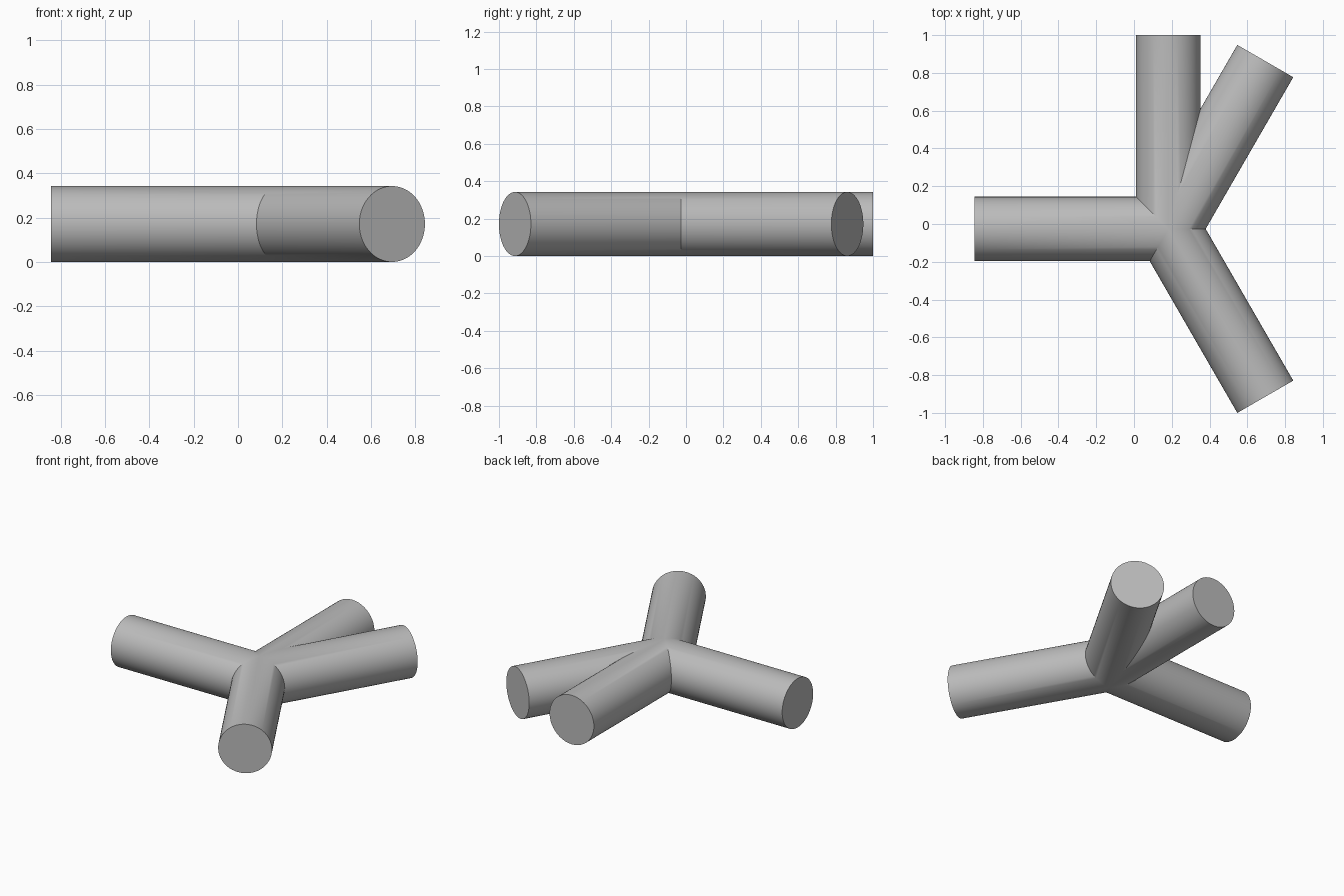
import bpy, bmesh, math
from mathutils import Matrix, Vector

cube = bpy.data.objects.get("Cube")
if cube:
    bpy.data.objects.remove(cube, do_unlink=True)

RADIUS, LENGTH, SIDES, OVERSHOOT = 0.171, 1.026, 64, 0.1
HUB = Vector((0.182, -0.026, RADIUS))
ANGLES = [-60, 60, 90, 180]  # arm directions, counter-clockwise

grey = bpy.data.materials.new("plain grey")
grey.use_nodes = True
colour = (0.5, 0.5, 0.5, 1)
grey.diffuse_color = colour
grey.node_tree.nodes["Principled BSDF"].inputs["Base Color"].default_value = colour


def keep_side(bm, geom_verts, normal):
    """Mitre one arm on a vertical plane through the hub, keeping the side along normal."""
    verts = [v for v in geom_verts if v.is_valid]
    edges = {e for v in verts for e in v.link_edges}
    faces = {f for v in verts for f in v.link_faces}
    bmesh.ops.bisect_plane(bm, geom=verts + list(edges) + list(faces), dist=1e-6,
                           plane_co=(0, 0, 0), plane_no=normal, clear_inner=True)


def add_arm(target, angle, before, after):
    """Open-ended pipe shape with a flat outer cap, mitred against both neighbours."""
    bm = bmesh.new()
    total = LENGTH + OVERSHOOT
    bmesh.ops.create_cone(bm, cap_ends=True, segments=SIDES, radius1=RADIUS,
                          radius2=RADIUS, depth=total)
    place = (Matrix.Rotation(math.radians(angle), 4, 'Z')
             @ Matrix.Rotation(math.radians(90), 4, 'Y')
             @ Matrix.Translation((0, 0, total / 2 - OVERSHOOT)))
    inner_cap = [f for f in bm.faces if f.normal.z < -0.9]
    bmesh.ops.delete(bm, geom=inner_cap, context='FACES_ONLY')
    bmesh.ops.transform(bm, matrix=place, verts=bm.verts)
    for neighbour, sign in ((before, 1), (after, -1)):
        mid = math.radians((angle + neighbour) / 2)
        keep_side(bm, list(bm.verts), Vector((-math.sin(mid), math.cos(mid), 0)) * sign)
    part = bpy.data.meshes.new("arm")
    bm.to_mesh(part)
    bm.free()
    target.from_mesh(part)
    bpy.data.meshes.remove(part)


# Four round arms welded along their mitred seams
body = bmesh.new()
for i, angle in enumerate(ANGLES):
    before = ANGLES[i - 1] - (360 if i == 0 else 0)
    after = ANGLES[(i + 1) % len(ANGLES)] + (360 if i == len(ANGLES) - 1 else 0)
    add_arm(body, angle, before, after)
bmesh.ops.remove_doubles(body, verts=body.verts, dist=1e-4)
bmesh.ops.recalc_face_normals(body, faces=body.faces)

mesh = bpy.data.meshes.new("four_arm_junction")
body.to_mesh(mesh)
body.free()
mesh.materials.append(grey)
junction = bpy.data.objects.new("four_arm_junction", mesh)
junction.location = HUB
bpy.context.collection.objects.link(junction)

bpy.ops.object.select_all(action='DESELECT')
junction.select_set(True)
bpy.context.view_layer.objects.active = junction
bpy.ops.object.shade_smooth_by_angle(angle=math.radians(30))
